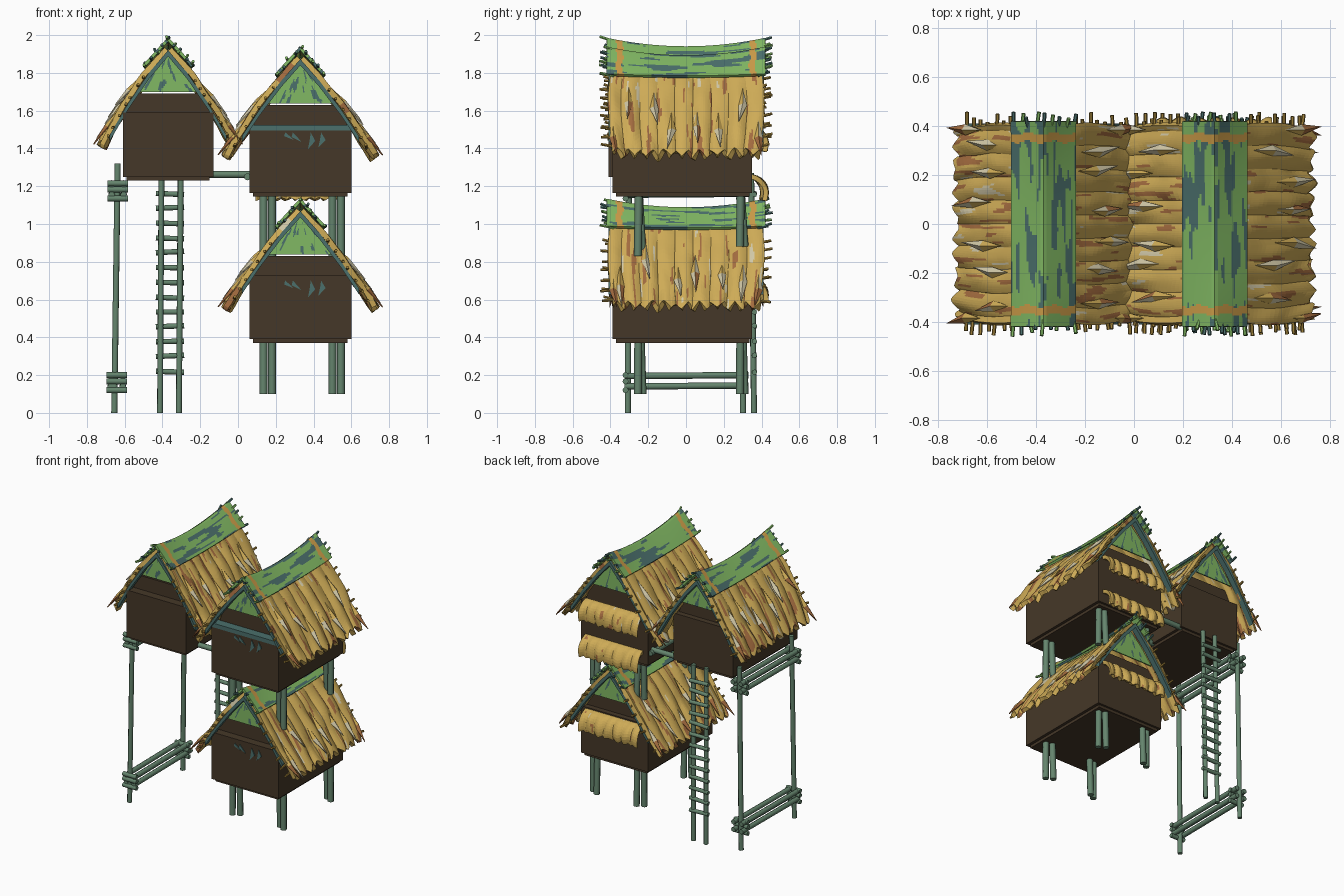
import bpy, math, random
from mathutils import Vector, noise

if "Cube" in bpy.data.objects:
    bpy.data.objects.remove(bpy.data.objects["Cube"])
random.seed(4)

def material(name, c):
    m = bpy.data.materials.new(name)
    m.diffuse_color = (*c, 1)
    m.use_nodes = True
    m.node_tree.nodes["Principled BSDF"].inputs["Base Color"].default_value = m.diffuse_color
    return m
STRAW = material("straw", (0.62, 0.41, 0.095))
RUST = material("dry brown leaf", (0.37, 0.15, 0.05))
PALE = material("pale leaf", (0.64, 0.58, 0.39))
GREEN = material("leaf green", (0.22, 0.48, 0.125))
TEAL = material("dark teal", (0.07, 0.16, 0.15))
ORANGE = material("orange binding", (0.60, 0.33, 0.065))
BAMBOO = material("bamboo green", (0.13, 0.235, 0.155))
WALL = material("dark brown wall", (0.06, 0.039, 0.021))
STICK = material("dark gold stick", (0.36, 0.23, 0.045))

def build(name, verts, faces, mats, idx=None, thick=0):
    me = bpy.data.meshes.new(name)
    me.from_pydata(verts, [], faces)
    for m in mats:
        me.materials.append(m)
    if idx:
        me.polygons.foreach_set("material_index", idx)
    o = bpy.data.objects.new(name, me)
    bpy.context.collection.objects.link(o)
    if thick:
        s = o.modifiers.new("thickness", 'SOLIDIFY')
        s.thickness, s.offset = thick, 0
    return o

def grid(name, f, nu, nv, mats, rule=None, thick=0):
    verts = [f(i / nu, j / nv) for i in range(nu + 1) for j in range(nv + 1)]
    faces, idx = [], []
    for i in range(nu):
        for j in range(nv):
            a = i * (nv + 1) + j
            faces.append((a, a + 1, a + nv + 2, a + nv + 1))
            idx.append(rule((i + .5) / nu, (j + .5) / nv) if rule else 0)
    return build(name, verts, faces, mats, idx, thick)

def poles(name, segs, r, mat, n=8):
    """Many round poles in one object, each given by two end points."""
    verts, faces = [], []
    for p, q in segs:
        p, q = Vector(p), Vector(q)
        rot = (q - p).to_track_quat('Z', 'Y')
        b = len(verts)
        for c in (p, q):
            verts += [c + rot @ Vector((r * math.cos(k * math.tau / n), r * math.sin(k * math.tau / n), 0)) for k in range(n)]
        faces += [(b + k, b + (k + 1) % n, b + n + (k + 1) % n, b + n + k) for k in range(n)]
        faces += [tuple(b + k for k in reversed(range(n))), tuple(b + n + k for k in range(n))]
    o = build(name, verts, faces, [mat])
    bpy.context.view_layer.objects.active = o
    o.select_set(True)
    bpy.ops.object.shade_smooth_by_angle(angle=math.radians(50))
    o.select_set(False)

def prism(name, pts, y0, y1, mat):
    """Outline in x, z (counter-clockwise from the front) pushed from y0 to y1."""
    n = len(pts)
    verts = [(x, y, z) for y in (y0, y1) for x, z in pts]
    faces = [tuple(range(n)), tuple(range(2 * n - 1, n - 1, -1))]
    faces += [(k, k + n, (k + 1) % n + n, (k + 1) % n) for k in range(n)]
    return build(name, verts, faces, [mat])

def block(name, x0, x1, y0, y1, z0, z1, mat):
    return prism(name, [(x0, z0), (x1, z0), (x1, z1), (x0, z1)], y0, y1, mat)

def sag(y):                        # ridge dips in the middle
    return 0.045 * ((y / 0.42) ** 2 - 1)

def patch(a, b, seed, hi=0.3, lo=-0.33):
    n = noise.noise(Vector((a, b, seed)))
    return 1 if n > hi else 2 if n < lo else 0

def hut(tag, cx, zr, w, half, z0, z1, zg, y0, y1, seed, curve):
    def drop(d):                   # roof curve: fall below ridge at distance d
        return 1.05 * d + curve * d * d
    # walls: stepped base, main box, recessed upper wall under the gable
    block(tag + "_base", cx - half + .02, cx + half - .02, y0 + .02, y1 - .015, z0 - .02, z0 + .02, WALL)
    block(tag + "_walls", cx - half, cx + half, y0, y1, z0, z1, WALL)
    top = half - .065
    prism(tag + "_upper_wall", [(cx - half + .01, z1 - .01), (cx + half - .01, z1 - .01), (cx + top, zg), (cx - top, zg)],
          y0 + .06, y1 - .04, WALL)
    for end, sgn in (("front", -1), ("back", 1)):
        # green gable with dark streaks
        def gab(u, v):
            return (cx + (2 * u - 1) * .19 * (1 - v * .98), sgn * .345, zg + .008 + v * (zr - .05 - zg))
        grid(f"{tag}_{end}_gable", gab, 40, 20, [GREEN, TEAL],
             lambda u, v: 1 if noise.noise(Vector((u * 14, v * 3, seed + sgn))) > .33 else 0, .008)
        # curved rafters
        ds = [-.31, -.21, -.1, 0, .1, .21, .31]
        line = [(cx + d, zr - .042 - drop(abs(d))) for d in ds]
        prism(f"{tag}_{end}_rafters", [(x, z - .033) for x, z in line] + line[::-1], sgn * .39 - .02, sgn * .39 + .02, TEAL)
    sticks, leaves, lf, li = [], [], [], []
    for side in (-1, 1):
        def surf(y, t, lift=0):
            d = .02 + (w - .02) * t
            return Vector((cx + side * (d + lift * .8), y, zr - drop(d) + sag(y) * (1 - t) + lift * .6))
        # thatch slope with ribs and a ragged lower edge
        def thatch(u, v):
            y = (2 * u - 1) * (.385 + .025 * math.sin(math.pi * v))
            tooth = abs((u * 12.3 + side * .2) % 1 - .5) * 2
            rib = .016 * abs(math.sin(u * 27 + side)) + .014 * noise.noise(Vector((u * 9, v * 4, seed + side)))
            return surf(y, v * (.95 + .07 * tooth), rib * (.3 + v) - .02)
        grid(tag + "_thatch", thatch, 110, 24, [STRAW, RUST, PALE],
             lambda u, v: patch(u * 36, v * 2.7, seed + side * 3, .38, -.52), .03)
        # long lifted loose leaves, straw with pale or brown parts
        spots = [(-.32 + .128 * k + random.uniform(-.03, .03), random.uniform(.32, .64)) for k in range(6)]
        spots += [(y, .7) for y in (-.385, .385)]
        for k, (y, t) in enumerate(spots):
            ln, wd, b = random.uniform(.32, .42), .021, len(leaves)
            tip = min(t + ln, 1.03)
            m = t + (tip - t) * .5
            leaves += [surf(y, t, .002), surf(y - wd, m, .008), surf(y, m, .026), surf(y + wd, m, .008),
                       surf(y + random.uniform(-.025, .025), tip, .034)]
            lf += [(b, b + 1, b + 2), (b, b + 2, b + 3), (b + 1, b + 4, b + 2), (b + 2, b + 4, b + 3)]
            c = 1 if k > 5 else 2
            li += [0, 2 if k % 2 else 0, c, 1 if k % 3 == 0 else c]
        # batten ends at the verges
        for sgn in (-1, 1):
            for k in range(7):
                t = .38 + .09 * k
                y = random.uniform(.415, .458)
                sticks.append((surf(sgn * .35, t, -.02), surf(sgn * y, t + random.uniform(-.03, .03), -.015)))
    build(tag + "_loose_leaves", leaves, lf, [STRAW, RUST, PALE], li, .006)
    poles(tag + "_batten_ends", sticks, .008, STICK, 6)
    # green ridge cap with streaks and orange bindings
    def cap(u, v):
        d, y = (2 * v - 1) * .128, (2 * u - 1) * .42
        return (cx + d, y, zr + .016 - 1.1 * abs(d) + sag(y) * (1 - abs(d) * 6))
    def cap_rule(u, v):
        wave = .006 * math.sin(v * 17)
        if .06 < u + wave < .1 or .9 < u + wave < .94:
            return 2
        return 1 if noise.noise(Vector((u * 4, v * 14, seed))) > .17 else 0
    grid(tag + "_ridge_cap", cap, 110, 36, [GREEN, TEAL, ORANGE], cap_rule, .016)
    tips = []
    for sgn in (-1, 1):
        for k in range(9):
            d = -.12 + .03 * k
            z = zr + .012 - 1.12 * abs(d)
            tips.append(((cx + d, sgn * .38, z - .008),
                         (cx + d + random.uniform(-.015, .015), sgn * random.uniform(.43, .46), z + random.uniform(0, .022))))
    poles(tag + "_ridge_tips", tips[::2], .008, GREEN, 6)
    poles(tag + "_ridge_dark_tips", tips[1::2], .008, TEAL, 6)

def awning(name, cx, zt, yb):
    def f(u, v):
        a = v * math.pi * .6
        tooth = abs(u * 9 % 1 - .5) * .03 * v
        r = .008 * math.sin(u * 40) + .01 * noise.noise(Vector((u * 7, v * 2, zt)))
        return (cx + (u - .5) * .46, yb + (.07 + r) * math.sin(a), zt - .085 * (1 - math.cos(a)) - tooth)
    grid(name, f, 54, 10, [STRAW, RUST, PALE], lambda u, v: patch(u * 20, v * 2, zt, .55, -.6), .025)

hut("left_hut", -.37, 1.962, .357, .24, 1.25, 1.59, 1.69, -.41, .33, 1.3, 1.3)
hut("upper_hut", .33, 1.915, .397, .27, 1.165, 1.50, 1.63, -.39, .35, 5.7, .85)
hut("lower_hut", .33, 1.11, .397, .27, .39, .73, .83, -.39, .35, 9.1, .85)

# thatch awnings on the back walls
awning("upper_hut_high_awning", .33, 1.51, .345)
awning("upper_hut_low_awning", .33, 1.25, .345)
awning("lower_hut_awning", .33, .71, .345)

# teal ledge and leaf marks on the front walls
block("front_ledge", .065, .595, -.393, -.325, 1.495, 1.525, TEAL)
for z in (1.485, .70):
    for k, (x, h) in enumerate([(.25, .04), (.29, .05), (.385, .09), (.44, .08)]):
        s = .045 if k < 2 else -.015
        prism("leaf_mark", [(x, z), (x - .006, z - h * .5), (x + s, z - h), (x + .024, z - h * .5)], -.396, -.388, TEAL)

# paired posts below the right-hand huts
lower, upper = [], []
for x in (.135, .18, .50, .545):
    for y in (-.25, .29):
        dy = .02 if x in (.18, .50) else -.005
        lower.append(((x, y + dy, .10), (x, y + dy * .5, .40)))
        upper.append(((x, y + dy, .83 if y < 0 else .88), (x, y, 1.18)))
poles("lower_posts", lower, .021, BAMBOO)
poles("upper_posts", upper, .021, BAMBOO)

# left frame: two tall posts, rails and lashed cross pegs
poles("frame_posts", [((-.655, y, 0), (-.637, y * .98, 1.32)) for y in (-.308, .302)], .017, BAMBOO)
rails, pegs = [], []
for zb, x in ((.14, -.642), (1.155, -.637)):
    for s in (-.032, .032):
        for dz in (0, .055):
            rails.append(((x + s, -.325, zb + dz), (x + s, .33, zb + dz + .005)))
    for y in (-.30, .30):
        for dz in (-.02, .027, .06):
            pegs.append(((x - .055, y - .02, zb + dz), (x + .055, y - .02, zb + dz)))
poles("frame_rails", rails, .017, BAMBOO)
poles("frame_pegs", pegs, .016, BAMBOO)

# ladder behind the left hut
poles("ladder_rails", [((-.413, .36, 0), (-.405, .345, 1.27)), ((-.313, .36, 0), (-.303, .345, 1.27))], .016, BAMBOO)
poles("ladder_rungs", [((-.435, .362, z), (-.285, .362, z + random.uniform(-.008, .008)))
                       for z in [.22 + .0785 * k for k in range(13)]], .014, BAMBOO)

# beams bridging the two upper huts
poles("bridge_beams", [((-.2, y, 1.262), (.1, y, 1.262)) for y in (-.26, .02, .3)]
      + [((.05, -.3, 1.25), (.05, .34, 1.25))], .019, BAMBOO)
